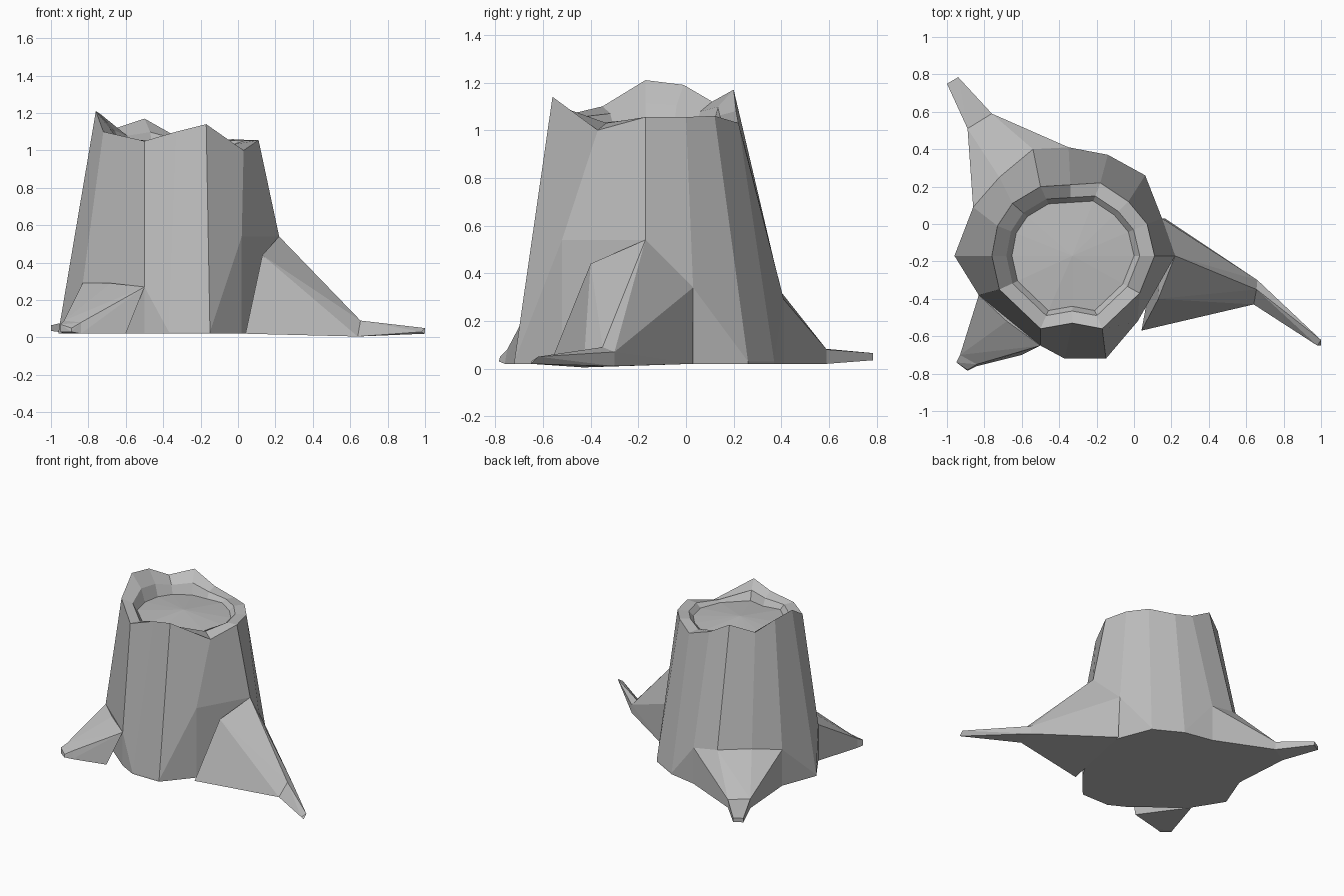
import bpy
import bmesh
from mathutils import Vector

cube = bpy.data.objects.get("Cube")
if cube:
    bpy.data.objects.remove(cube, do_unlink=True)

wood = bpy.data.materials.new("grey_wood")
wood.use_nodes = True
GREY = (0.5, 0.5, 0.5, 1)
wood.diffuse_color = GREY
wood.node_tree.nodes["Principled BSDF"].inputs["Base Color"].default_value = GREY

CENTRE = Vector((-.33, -.17, 0))
FLOOR = 1.03


def finish(bm, name):
    """Turn a bmesh into a flat shaded wooden object."""
    bmesh.ops.recalc_face_normals(bm, faces=bm.faces[:])
    mesh = bpy.data.meshes.new(name)
    bm.to_mesh(mesh)
    bm.free()
    mesh.materials.append(wood)
    obj = bpy.data.objects.new(name, mesh)
    bpy.context.collection.objects.link(obj)
    return obj


def bridge(bm, upper, lower):
    """Join two closed rings with the same number of corners."""
    for i in range(len(upper)):
        j = (i + 1) % len(upper)
        bm.faces.new((upper[i], upper[j], lower[j], lower[i]))


def shrink(point, scale, height):
    """Move a rim point toward the trunk axis at a given height."""
    flat = CENTRE + (point - CENTRE) * scale
    return Vector((flat.x, flat.y, height))


def hull(bm, points):
    verts = [bm.verts.new(p) for p in points]
    result = bmesh.ops.convex_hull(bm, input=verts)
    loose = [v for v in result["geom_interior"] if isinstance(v, bmesh.types.BMVert)]
    bmesh.ops.delete(bm, geom=loose, context="VERTS")


# Jagged rim corners paired with the foot of each bark facet
FACETS = [
    ((.11, -.17, 1.055), (.22, -.17, .54)),
    ((.07, 0, 1.055), (.15, .03, .34)),
    ((-.03, .12, 1.06), (.06, .26, .03)),
    ((-.18, .22, 1.03), (-.14, .37, .03)),
    ((-.34, .21, 1.08), (-.35, .41, .29)),
    ((-.5, .2, 1.17), (-.54, .4, .32)),
    ((-.65, .11, 1.12), (-.72, .25, .32)),
    ((-.73, -.01, 1.19), (-.86, .09, .29)),
    ((-.76, -.17, 1.21), (-.96, -.17, .03)),
    ((-.72, -.35, 1.1), (-.83, -.38, .29)),
    ((-.5, -.56, 1.05), (-.5, -.65, .27)),
    ((-.33, -.53, 1.1), (-.37, -.72, .03)),
    ((-.17, -.56, 1.14), (-.15, -.72, .03)),
    ((.03, -.37, 1), (.02, -.52, .54)),
]
rims = [Vector(rim) for rim, foot in FACETS]
feet = [Vector(foot) for rim, foot in FACETS]

# Trunk with sloping bark, thick broken rim and sunken cut face
bm = bmesh.new()
layers = [
    [Vector((f.x, f.y, .02)) for f in feet],
    feet,
    rims,
    [shrink(r, .82, max(FLOOR, r.z * .4 + .63)) for r in rims],
    [shrink(r, .75, FLOOR - .01) for r in rims],
]
rings = [[bm.verts.new(p) for p in layer] for layer in layers]
for lower, upper in zip(rings, rings[1:]):
    bridge(bm, upper, lower)
bm.faces.new(rings[0])
middle = bm.verts.new(CENTRE + Vector((0, 0, FLOOR + .02)))
for a, b in zip(rings[-1], rings[-1][1:] + rings[-1][:1]):
    bm.faces.new((a, b, middle))
finish(bm, "trunk")


# Each root: a wide shoulder against the trunk, then a thin tapering end
def root(name, shoulder, knee, tip):
    bm = bmesh.new()
    hull(bm, shoulder + knee)
    hull(bm, knee + tip)
    finish(bm, name)


root("right_side_long_root",
     [feet[0], (.13, -.4, .44), feet[1], (.165, .03, .02), (.04, -.57, .02)],
     [(.655, -.35, .09), (.66, -.3, .07), (.66, -.3, .01), (.64, -.43, .005)],
     [(1, -.62, .05), (1, -.65, .02), (.98, -.65, .03)])

root("back_root",
     feet[4:8] + [(-.35, .41, .02), (-.86, .09, .02)],
     [(-.76, .59, .08), (-.89, .51, .09), (-.76, .59, .02), (-.89, .51, .02)],
     [(-1, .75, .065), (-.94, .785, .065), (-1, .75, .035), (-.94, .785, .035)])

root("front_root",
     [feet[9], (-.68, -.52, .29), feet[10], (-.83, -.38, .02), (-.6, -.7, .02)],
     [(-.93, -.7, .09), (-.84, -.75, .08), (-.93, -.7, .02), (-.84, -.76, .02)],
     [(-.95, -.74, .07), (-.89, -.78, .05), (-.95, -.74, .03), (-.89, -.785, .03)])
